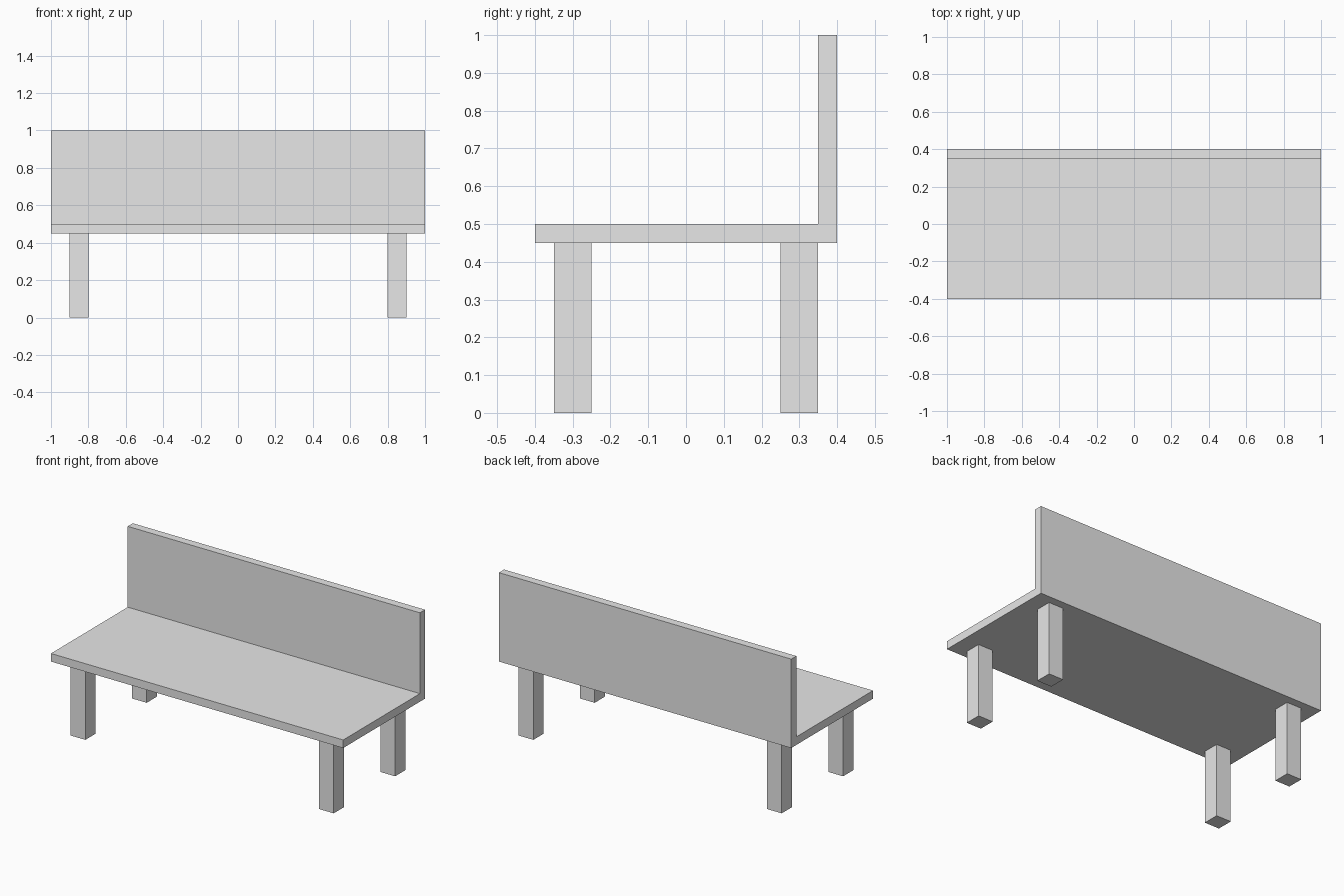
import bpy
import bmesh
from mathutils import Vector

if "Cube" in bpy.data.objects:
    bpy.data.objects.remove(bpy.data.objects["Cube"])

grey = bpy.data.materials.new("light_grey")
grey.diffuse_color = (0.8, 0.8, 0.8, 1.0)
grey.use_nodes = True
grey.node_tree.nodes["Principled BSDF"].inputs["Base Color"].default_value = grey.diffuse_color


def extrude_part(name, outline, direction):
    """Make a solid by extruding a flat outline along a direction."""
    bm = bmesh.new()
    face = bm.faces.new([bm.verts.new(p) for p in outline])
    result = bmesh.ops.extrude_face_region(bm, geom=[face], use_keep_orig=True)
    moved = [g for g in result["geom"] if isinstance(g, bmesh.types.BMVert)]
    bmesh.ops.translate(bm, verts=moved, vec=Vector(direction))
    bmesh.ops.recalc_face_normals(bm, faces=bm.faces)
    mesh = bpy.data.meshes.new(name)
    bm.to_mesh(mesh)
    bm.free()
    mesh.materials.append(grey)
    obj = bpy.data.objects.new(name, mesh)
    bpy.context.collection.objects.link(obj)
    return obj


# Seat and backrest: one L-shaped profile running the full width
profile = [(-0.4, 0.45), (0.4, 0.45), (0.4, 1.0),
           (0.35, 1.0), (0.35, 0.5), (-0.4, 0.5)]
extrude_part("seat_and_backrest", [(-1.0, y, z) for y, z in profile], (2.0, 0, 0))

# Four square legs
half = 0.05
for side, x in (("left", -0.85), ("right", 0.85)):
    for end, y in (("front", -0.3), ("back", 0.3)):
        square = [(x - half, y - half, 0), (x + half, y - half, 0),
                  (x + half, y + half, 0), (x - half, y + half, 0)]
        extrude_part(f"{end}_{side}_leg", square, (0, 0, 0.45))
